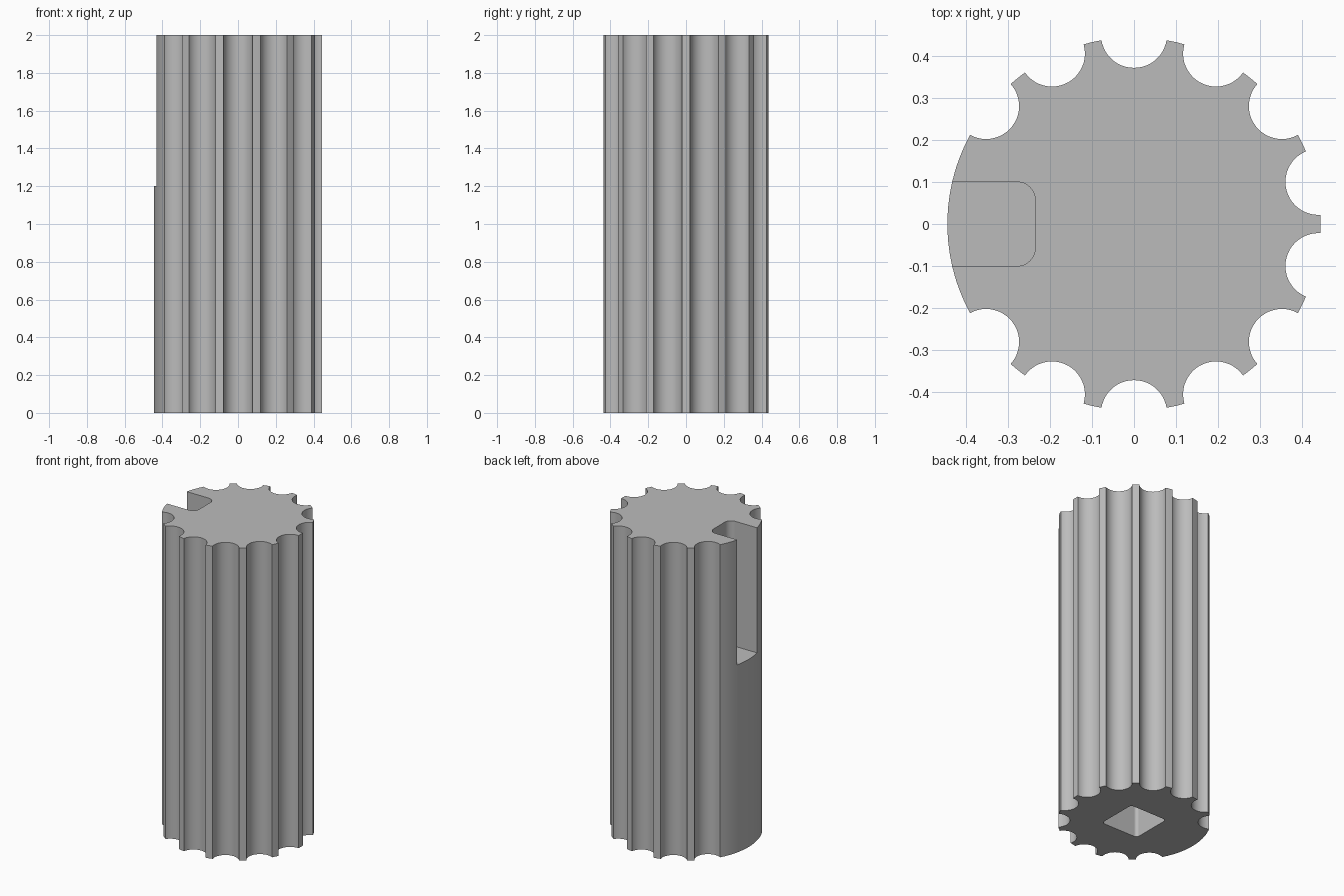
import bpy
import bmesh
from math import sin, cos, pi, radians

RADIUS, HEIGHT, FILLET = 0.444, 2.0, 0.2
FLUTES = 14

if "Cube" in bpy.data.objects:
    bpy.data.objects.remove(bpy.data.objects["Cube"], do_unlink=True)

grey = bpy.data.materials.new("plain grey")
grey.use_nodes = True
grey.diffuse_color = (0.5, 0.5, 0.5, 1)
grey.node_tree.nodes["Principled BSDF"].inputs["Base Color"].default_value = (0.5, 0.5, 0.5, 1)


def circle(cx, cy, r, n):
    return [(cx + r * cos(2 * pi * i / n), cy + r * sin(2 * pi * i / n)) for i in range(n)]


def rounded_rect(x0, x1, half, r, steps=8):
    """Rectangle outline with filleted corners, counter-clockwise."""
    corners = [(x1 - r, half - r), (x0 + r, half - r), (x0 + r, r - half), (x1 - r, r - half)]
    points = []
    for k, (cx, cy) in enumerate(corners):
        for i in range(steps + 1):
            a = pi / 2 * (k + i / steps)
            points.append((cx + r * cos(a), cy + r * sin(a)))
    return points


def add_prism(bm, outline, z0, z1):
    """Extrude an outline upward and return the top face."""
    low = [bm.verts.new((x, y, z0)) for x, y in outline]
    high = [bm.verts.new((x, y, z1)) for x, y in outline]
    bm.faces.new(low[::-1])
    n = len(outline)
    for i in range(n):
        j = (i + 1) % n
        bm.faces.new((low[i], low[j], high[j], high[i]))
    return bm.faces.new(high)


def make_object(name, bm):
    mesh = bpy.data.meshes.new(name)
    bmesh.ops.recalc_face_normals(bm, faces=bm.faces[:])
    bm.to_mesh(mesh)
    bm.free()
    mesh.materials.append(grey)
    obj = bpy.data.objects.new(name, mesh)
    bpy.context.collection.objects.link(obj)
    return obj


# Knob body: cylinder with a rounded top rim
bm = bmesh.new()
top = add_prism(bm, circle(0, 0, RADIUS, 140), 0, HEIGHT)
bmesh.ops.bevel(bm, geom=list(top.edges), offset=FILLET, offset_type='OFFSET',
                segments=14, profile=0.5, affect='EDGES')
knob = make_object("fluted_knob", bm)

# Cutters: grip flutes all round except beside the slot
bm = bmesh.new()
for k in range(FLUTES):
    a = 2 * pi * (k + 0.5) / FLUTES
    if cos(a) > -0.9:
        add_prism(bm, circle(0.45 * cos(a), 0.45 * sin(a), 0.0785, 48), -0.1, HEIGHT + 0.1)
# Pointer slot in the right side, open at the top
add_prism(bm, rounded_rect(-0.6, -0.235, 0.1, 0.043), 1.2, HEIGHT + 0.1)
# Square shaft socket in the underside
add_prism(bm, rounded_rect(-0.132, 0.132, 0.132, 0.02), -0.1, 1.0)
cutter = make_object("knob_cutter", bm)
cutter.hide_render = True

cut = knob.modifiers.new("cuts", 'BOOLEAN')
cut.operation = 'DIFFERENCE'
cut.solver = 'EXACT'
cut.object = cutter

bpy.ops.object.select_all(action='DESELECT')
knob.select_set(True)
bpy.context.view_layer.objects.active = knob
bpy.ops.object.modifier_apply(modifier=cut.name)
bpy.data.objects.remove(cutter, do_unlink=True)

# Smooth curved walls, crisp cut edges, flat caps
bpy.ops.object.shade_smooth_by_angle(angle=radians(25))
weighted = knob.modifiers.new("weighted normals", 'WEIGHTED_NORMAL')
weighted.keep_sharp = True
